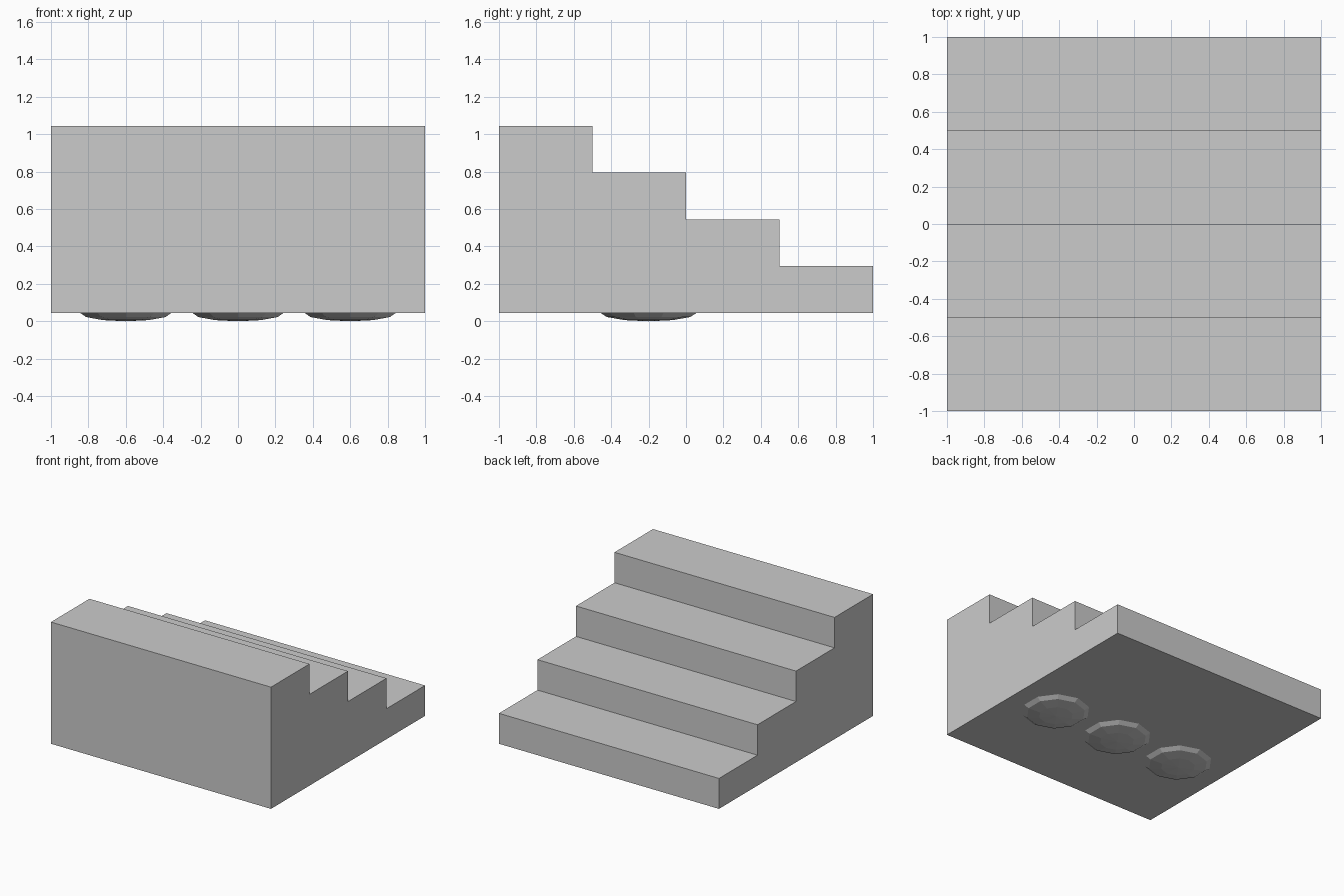
import bpy, bmesh
from math import sin, cos, radians, pi

if "Cube" in bpy.data.objects:
    bpy.data.objects.remove(bpy.data.objects["Cube"])

BASE = 0.045

# Four-step stair block: stepped side profile extruded along x
profile = [(-1, 0), (1, 0)]
for i in range(4):
    profile += [(1 - 0.5 * i, 0.25 * (i + 1)), (0.5 - 0.5 * i, 0.25 * (i + 1))]
profile.pop()
profile.append((-1, 1))

bm = bmesh.new()
side = bm.faces.new([bm.verts.new((-1, y, z + BASE)) for y, z in profile])
ext = bmesh.ops.extrude_face_region(bm, geom=[side])
bmesh.ops.translate(bm, vec=(2, 0, 0),
                    verts=[v for v in ext["geom"] if isinstance(v, bmesh.types.BMVert)])
bmesh.ops.recalc_face_normals(bm, faces=bm.faces)
mesh = bpy.data.meshes.new("stair_block")
bm.to_mesh(mesh)
bm.free()
bpy.context.collection.objects.link(bpy.data.objects.new("stair_block", mesh))


# Flattened low-poly feet, lower half showing below the block
def foot(name, x):
    bpy.ops.mesh.primitive_uv_sphere_add(segments=10, ring_count=6, radius=1,
                                         location=(x, -0.2, BASE))
    ob = bpy.context.object
    ob.name = name
    ob.scale = (0.257, 0.257, BASE)


for name, x in (("foot_left", -0.6), ("foot_middle", 0), ("foot_right", 0.6)):
    foot(name, x)
